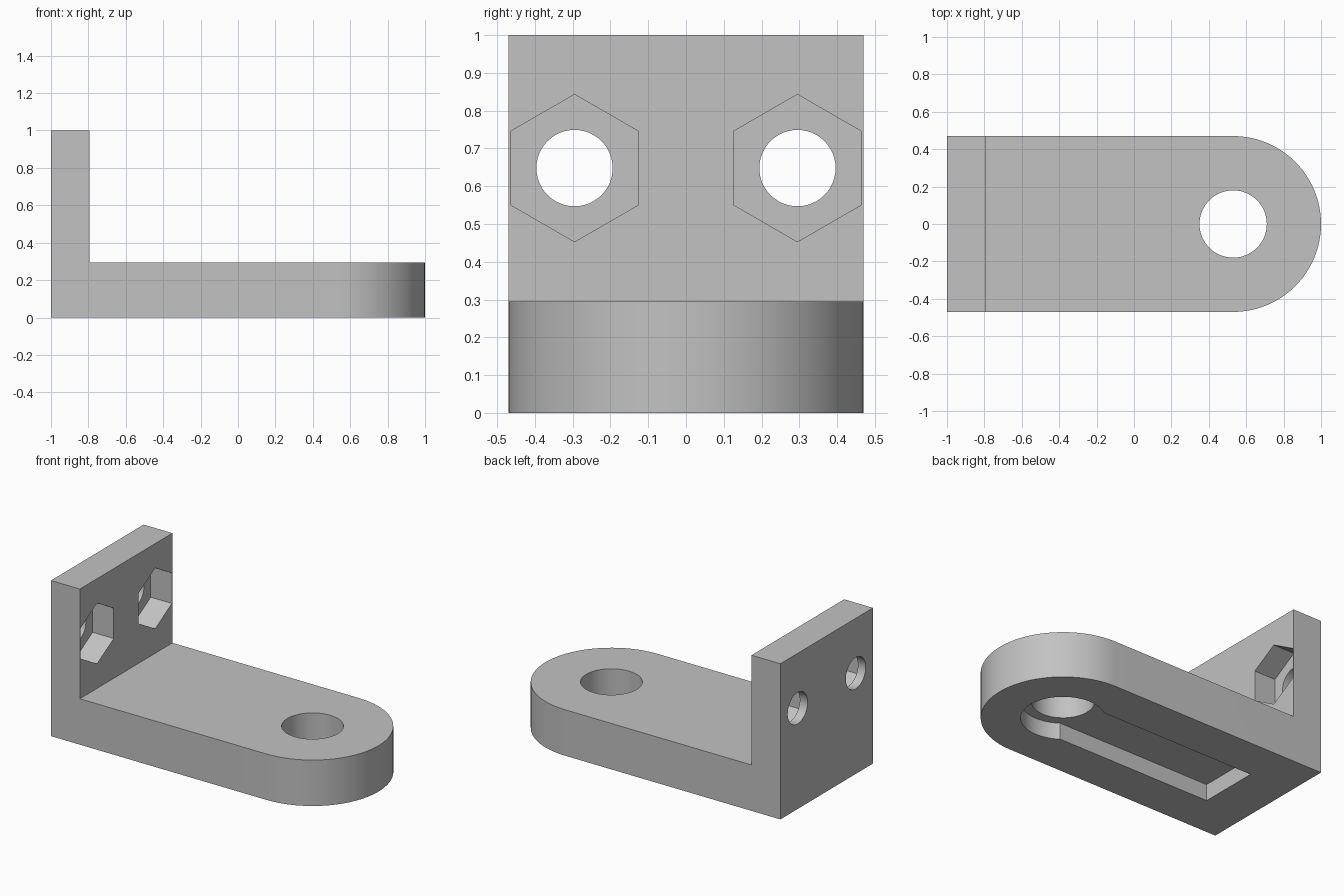
import bpy
import bmesh
from math import cos, sin, pi
from mathutils import Matrix, Vector

HALF_W, BASE_T, WALL_T = 0.47, 0.295, 0.205
EYE_X = 1 - HALF_W          # centre of the rounded end
SCREW_Z, SCREW_Y = 0.648, 0.295
NUT_DEPTH, KEY_DEPTH = 0.15, 0.105

cube = bpy.data.objects.get("Cube")
if cube:
    bpy.data.objects.remove(cube, do_unlink=True)

grey = bpy.data.materials.new("plain grey")
grey.use_nodes = True
grey.diffuse_color = (0.54, 0.54, 0.54, 1)
grey.node_tree.nodes["Principled BSDF"].inputs["Base Color"].default_value = grey.diffuse_color


def prism(name, outline, depth, matrix=Matrix()):
    """Extrude a flat outline along its local z, then place it."""
    bm = bmesh.new()
    face = bm.faces.new([bm.verts.new((x, y, 0)) for x, y in outline])
    grown = bmesh.ops.extrude_face_region(bm, geom=[face])["geom"]
    moved = [v for v in grown if isinstance(v, bmesh.types.BMVert)]
    bmesh.ops.translate(bm, verts=moved, vec=Vector((0, 0, depth)))
    bmesh.ops.recalc_face_normals(bm, faces=bm.faces)
    bm.transform(matrix)
    mesh = bpy.data.meshes.new(name)
    bm.to_mesh(mesh)
    bm.free()
    mesh.materials.append(grey)
    obj = bpy.data.objects.new(name, mesh)
    bpy.context.collection.objects.link(obj)
    return obj


def arc(radius, sides, start=0.0, sweep=2 * pi, cx=0.0):
    closed = sweep >= 2 * pi
    count = sides if closed else sides + 1
    return [(cx + radius * cos(start + sweep * i / sides),
             radius * sin(start + sweep * i / sides)) for i in range(count)]


def carve(target, tool, operation="DIFFERENCE"):
    """Apply a boolean and discard the tool."""
    mod = target.modifiers.new("carve", "BOOLEAN")
    mod.operation, mod.solver, mod.object = operation, "EXACT", tool
    bpy.context.view_layer.objects.active = target
    bpy.ops.object.modifier_apply(modifier=mod.name)
    bpy.data.objects.remove(tool, do_unlink=True)


# L-shaped side profile, extruded across the width
inner = -1 + WALL_T
side = [(-1, 0), (1.2, 0), (1.2, BASE_T), (inner, BASE_T), (inner, 1), (-1, 1)]
upright = Matrix.Translation((0, 0.6, 0)) @ Matrix.Rotation(pi / 2, 4, "X")
bracket = prism("angle_bracket", side, 1.2, upright)

# Trim to the plan outline with a rounded end
plan = [(-1.2, HALF_W), (-1.2, -HALF_W)] + arc(HALF_W, 48, -pi / 2, pi, EYE_X)
carve(bracket, prism("plan_trim", plan, 1.4, Matrix.Translation((0, 0, -0.2))), "INTERSECT")

# Keyhole recess in the underside
below = Matrix.Translation((0, 0, KEY_DEPTH - 0.3))
slot = [(-0.705, -0.195), (EYE_X, -0.195), (EYE_X, 0.195), (-0.705, 0.195)]
carve(bracket, prism("slot_tool", slot, 0.3, below))
carve(bracket, prism("recess_tool", arc(0.242, 64, cx=EYE_X), 0.3, below))

# Through hole in the rounded end
carve(bracket, prism("eye_tool", arc(0.18, 64, cx=EYE_X), 1, Matrix.Translation((0, 0, -0.3))))

# Screw holes and hexagonal nut pockets in the wall
along_x = Matrix.Rotation(pi / 2, 4, "Y")
for s in (-1, 1):
    y = s * SCREW_Y
    hole = Matrix.Translation((-1.2, y, SCREW_Z)) @ along_x
    carve(bracket, prism("screw_tool", arc(0.101, 48), 0.5, hole))
    pocket = Matrix.Translation((inner - NUT_DEPTH, y, SCREW_Z)) @ along_x
    carve(bracket, prism("nut_tool", arc(0.195, 6), 0.4, pocket))

# Smooth the curved walls and keep the edges sharp
bpy.ops.object.select_all(action="DESELECT")
bracket.select_set(True)
bpy.context.view_layer.objects.active = bracket
bpy.ops.object.shade_smooth_by_angle(angle=pi / 6)
